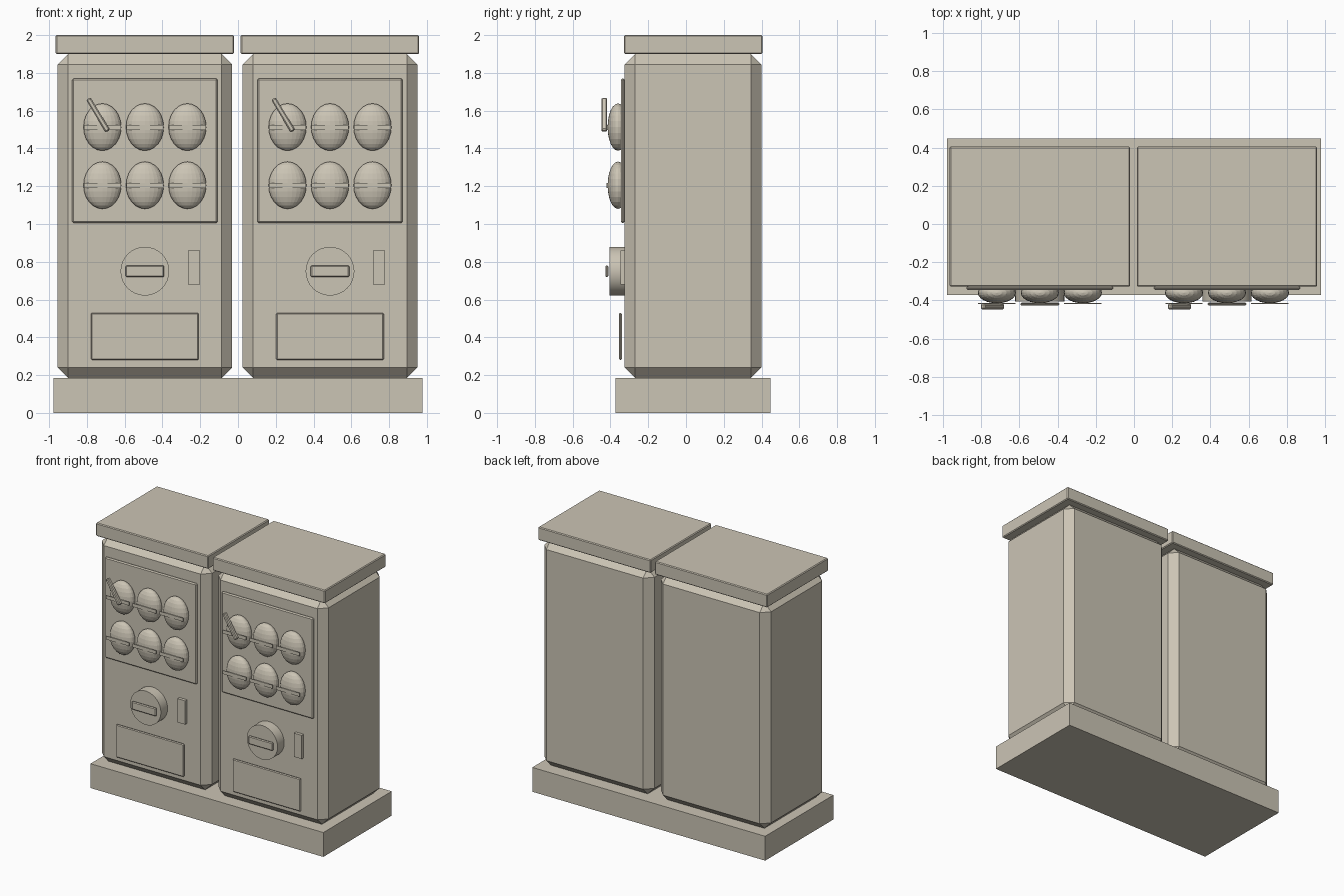
import bpy
import math

cube = bpy.data.objects.get("Cube")
if cube:
    bpy.data.objects.remove(cube, do_unlink=True)

# Single stone-beige material
beige = bpy.data.materials.new("warm_beige")
beige.use_nodes = True
COLOUR = (0.6, 0.555, 0.46, 1)
beige.diffuse_color = COLOUR
beige.node_tree.nodes["Principled BSDF"].inputs["Base Color"].default_value = COLOUR


def finish(name, bevel=0):
    ob = bpy.context.object
    ob.name = name
    ob.data.materials.append(beige)
    if bevel:
        mod = ob.modifiers.new("Bevel", "BEVEL")
        mod.width = bevel
        mod.segments = 1
        mod.limit_method = "ANGLE"
    return ob


def box(name, x, y, z, bevel=0):
    """Box from (low, high) ranges on each axis."""
    ranges = (x, y, z)
    bpy.ops.mesh.primitive_cube_add(size=1, location=[(a + b) / 2 for a, b in ranges])
    bpy.context.object.scale = [b - a for a, b in ranges]
    bpy.ops.object.transform_apply(location=False, rotation=False, scale=True)
    return finish(name, bevel)


def around(centre, half):
    return (centre - half, centre + half)


def machine(side, cx):
    # Cabinet and lid
    box(side + "_cabinet", around(cx, 0.4625), (-0.325, 0.4), (0.185, 1.9), 0.056)
    box(side + "_lid", around(cx, 0.4725), (-0.328, 0.405), (1.9, 2.0), 0.006)

    # Display panel with two rows of capsules, each with a flat band
    box(side + "_display_panel", around(cx, 0.385), (-0.345, -0.325), (1.005, 1.77), 0.008)
    for row, z in (("upper", 1.513), ("lower", 1.205)):
        for col in range(3):
            x = cx + (col - 1) * 0.225
            bpy.ops.mesh.primitive_uv_sphere_add(
                segments=24, ring_count=12, radius=1, location=(x, -0.36, z))
            bpy.context.object.scale = (0.1, 0.055, 0.125)
            bpy.ops.object.transform_apply(location=False, rotation=False, scale=True)
            finish(f"{side}_{row}_capsule_{col + 1}")
            box(f"{side}_{row}_band_{col + 1}", around(x, 0.098),
                (-0.42, -0.414), around(z - 0.002, 0.013))

    # Slanted stick in front of the first capsule
    stick = box(side + "_stick", around(cx - 0.248, 0.0135), (-0.447, -0.417),
                around(1.578, 0.1), 0.006)
    stick.rotation_euler.y = math.radians(-31)

    # Turning knob with its grip
    bpy.ops.mesh.primitive_cylinder_add(vertices=32, radius=0.129, depth=0.08,
                                        location=(cx, -0.365, 0.75),
                                        rotation=(math.pi / 2, 0, 0))
    finish(side + "_knob")
    bpy.ops.object.shade_smooth_by_angle(angle=math.radians(30))
    box(side + "_knob_grip", around(cx, 0.102), (-0.427, -0.411), around(0.75, 0.031), 0.006)

    # Coin plate and prize tray door
    box(side + "_coin_plate", around(cx + 0.26, 0.032), (-0.348, -0.325), around(0.77, 0.09))
    box(side + "_tray_door", around(cx, 0.285), (-0.355, -0.34), (0.28, 0.53), 0.006)


# Shared plinth and the pair of machines
box("plinth", around(0, 0.978), (-0.373, 0.447), (0, 0.185))
for side, cx in (("right", -0.493), ("left", 0.487)):
    machine(side, cx)
